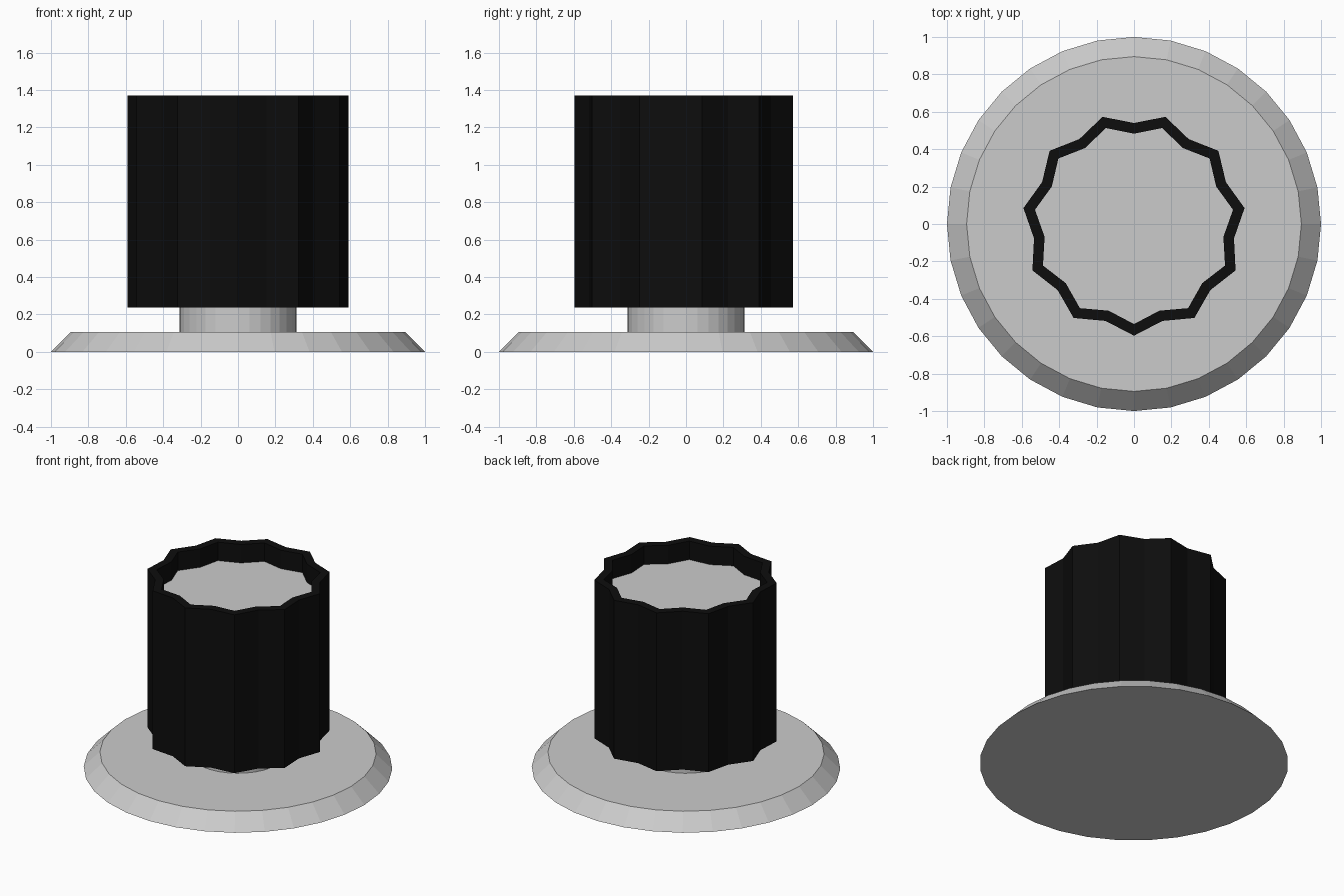
import bpy, bmesh
from math import sin, cos, pi

if "Cube" in bpy.data.objects:
    bpy.data.objects.remove(bpy.data.objects["Cube"])


def circle(r, z, n=32):
    return [(r * cos(2 * pi * i / n), r * sin(2 * pi * i / n), z) for i in range(n)]


def fluted(peak, valley, z, lobes=11):
    pts = []
    for i in range(lobes * 2):
        a = -pi / 2 + pi * i / lobes
        r = valley if i % 2 else peak
        pts.append((r * cos(a), r * sin(a), z))
    return pts


def loft(name, rings, cap_start=True, cap_end=True, mat=None):
    bm = bmesh.new()
    loops = [[bm.verts.new(p) for p in ring] for ring in rings]
    for a, b in zip(loops, loops[1:]):
        n = len(a)
        for i in range(n):
            j = (i + 1) % n
            bm.faces.new((a[i], a[j], b[j], b[i]))
    if cap_start:
        bm.faces.new(loops[0][::-1])
    if cap_end:
        bm.faces.new(loops[-1])
    mesh = bpy.data.meshes.new(name)
    bm.to_mesh(mesh)
    bm.free()
    obj = bpy.data.objects.new(name, mesh)
    bpy.context.collection.objects.link(obj)
    if mat:
        mesh.materials.append(mat)
    return obj


black = bpy.data.materials.new("black_plastic")
black.diffuse_color = (0.004, 0.004, 0.004, 1)
black.use_nodes = True
black.node_tree.nodes["Principled BSDF"].inputs["Base Color"].default_value = black.diffuse_color

# Bevelled round base plate
loft("base_plate", [circle(1.0, 0), circle(0.895, 0.105)])

# Short shaft between plate and grip
loft("shaft", [circle(0.313, 0.105), circle(0.313, 0.236)])

# Fluted grip with a raised rim around the recess
loft("fluted_grip", [fluted(0.597, 0.54, 0.238), fluted(0.597, 0.54, 1.37),
                     fluted(0.535, 0.483, 1.37), fluted(0.535, 0.483, 1.238)],
     cap_end=False, mat=black)

# Grey face sunk inside the rim
loft("recessed_face", [fluted(0.535, 0.483, 1.238)], cap_start=False)
